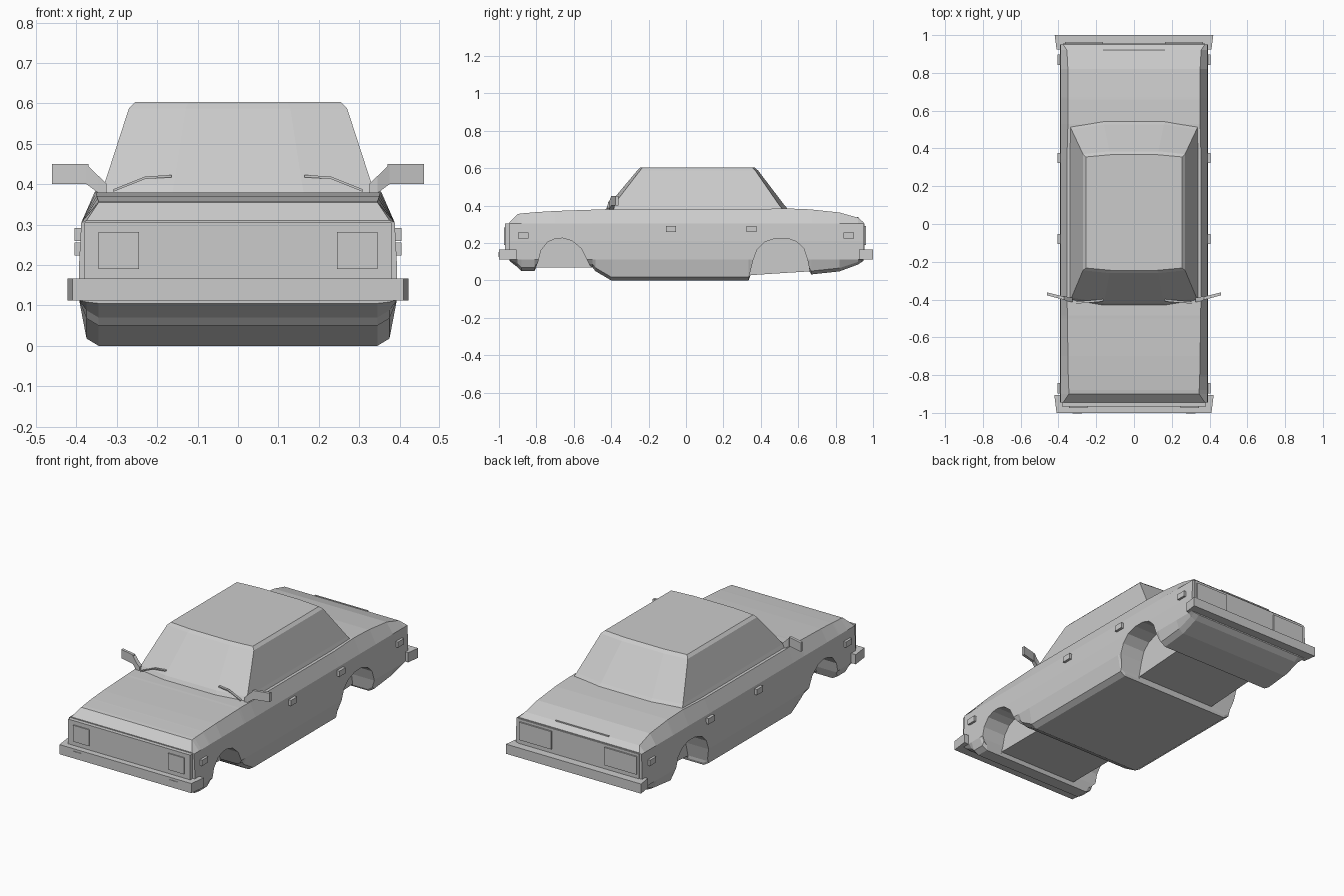
import bpy, bmesh, math
from mathutils import Vector

old = bpy.data.objects.get("Cube")
if old:
    bpy.data.objects.remove(old, do_unlink=True)

paint = bpy.data.materials.new("plain grey")
paint.use_nodes = True
GREY = (0.6, 0.6, 0.6, 1)
paint.diffuse_color = GREY
paint.node_tree.nodes["Principled BSDF"].inputs["Base Color"].default_value = GREY


def finish(name, bm):
    bmesh.ops.recalc_face_normals(bm, faces=bm.faces)
    mesh = bpy.data.meshes.new(name)
    bm.to_mesh(mesh)
    bm.free()
    mesh.materials.append(paint)
    obj = bpy.data.objects.new(name, mesh)
    bpy.context.collection.objects.link(obj)
    return obj


def loft(name, rings):
    """Skin closed rings of equal length and cap both ends."""
    bm = bmesh.new()
    rows = [[bm.verts.new(p) for p in ring] for ring in rings]
    n = len(rows[0])
    for a, b in zip(rows, rows[1:]):
        for i in range(n):
            j = (i + 1) % n
            bm.faces.new((a[i], a[j], b[j], b[i]))
    bm.faces.new(rows[0])
    bm.faces.new(rows[-1])
    return finish(name, bm)


def box(name, x, y, z):
    return loft(name, [[(x[0], v, h), (x[1], v, h), (x[1], v, k), (x[0], v, k)]
                       for v in y for h, k in [z]])


def pair(name, build):
    for side, s in (("left", 1), ("right", -1)):
        build(f"{side}_{name}", s)


def pair_box(name, x, y, z):
    pair(name, lambda n, s: box(n, (s * x[0], s * x[1]), y, z))


def mirrored(half):
    return half + [(-x, y, z) for x, y, z in reversed(half)]


# Body: cross-sections along the length (y, top, bottom, shoulder half width)
stations = [
    (-.945, .31, .105, .375), (-.90, .355, .07, .345), (-.88, .358, .05, .345),
    (-.81, .364, .05, .348), (-.80, .365, .07, .348), (-.70, .371, .07, .35),
    (-.50, .378, .07, .352), (-.485, .379, .05, .352), (-.40, .38, 0, .355),
    (.335, .38, 0, .355), (.345, .38, .028, .355), (.53, .385, .04, .35),
    (.66, .38, .048, .35), (.67, .379, .032, .35), (.82, .363, .048, .35),
    (.92, .335, .085, .355), (.95, .31, .105, .375)]


def body_ring(y, top, low, shoulder):
    half = [(.345, y, low), (.375, y, low + min(.018, (.112 - low) / 2)),
            (.393, y, .112), (.393, y, .21), (.388, y, .305), (shoulder, y, top)]
    return mirrored(half)


body = loft("body", [body_ring(*s) for s in stations])

# Wheel wells cut from the body
arches = {
    "front": [(-.81, -.05), (-.81, .05), (-.79, .10), (-.775, .16), (-.74, .205),
              (-.70, .222), (-.66, .226), (-.61, .212), (-.56, .17), (-.53, .11),
              (-.515, .08), (-.48, .045), (-.48, -.05)],
    "rear": [(.34, -.05), (.34, .03), (.36, .11), (.38, .165), (.42, .205),
             (.48, .225), (.54, .225), (.59, .208), (.63, .17), (.65, .11),
             (.665, .03), (.665, -.05)]}
for end, outline in arches.items():
    def cut(name, s):
        cutter = loft(name, [[(s * x, y, z) for y, z in outline] for x in (.25, .6)])
        cutter.hide_render = True
        cutter.hide_viewport = True
        mod = body.modifiers.new(name, "BOOLEAN")
        mod.operation = "DIFFERENCE"
        mod.solver = "EXACT"
        mod.object = cutter
    pair(f"{end}_wheel_cutter", cut)

# Bake the cuts and drop the cutters
bpy.context.view_layer.update()
baked = bpy.data.meshes.new_from_object(
    body.evaluated_get(bpy.context.evaluated_depsgraph_get()))
body.modifiers.clear()
body.data = baked
for obj in [o for o in bpy.data.objects if "wheel_cutter" in o.name]:
    bpy.data.objects.remove(obj, do_unlink=True)


# Cabin: bowed glass front and back, straight sides, flat roof
def cabin_ring(z, x, front, rear, bow):
    half = [(.48 * x, front - bow, z), (x, front, z),
            (x, rear, z), (.48 * x, rear + bow, z)]
    return half + [(-a, b, c) for a, b, c in reversed(half)]


loft("cabin", [cabin_ring(.37, .342, -.405, .525, .03),
               cabin_ring(.40, .331, -.39, .50, .028),
               cabin_ring(.588, .27, -.245, .37, .015),
               cabin_ring(.603, .255, -.233, .355, .012)])

# Nose and tail panels with lamps
box("grille_panel", (-.38, .38), (-.967, -.94), (.165, .305))
pair_box("headlamp", (.245, .345), (-.973, -.96), (.19, .282))
box("tail_panel", (-.375, .375), (.945, .955), (.165, .305))
pair_box("tail_lamp", (.165, .365), (.95, .963), (.19, .29))
box("boot_lip", (-.165, .165), (.915, .922), (.325, .34))


# Bumpers wrap round the corners
def bumper(name, tip, mid, end, wide_tip, wide_end):
    loft(name, [[(-wide_end, end, z), (-wide_tip, tip, z), (wide_tip, tip, z),
                 (wide_end, end, z), (.385, end, z), (.385, mid, z),
                 (-.385, mid, z), (-.385, end, z)] for z in (.112, .166)])


bumper("front_bumper", -1, -.93, -.905, .41, .422)
bumper("rear_bumper", 1, .94, .925, .42, .41)
pair_box("front_indicator", (.275, .325), (-1.003, -.99), (.125, .153))

# Side markers and door handles
for name, y, z in (("front_marker", -.87, .24), ("front_handle", -.08, .275),
                   ("rear_handle", .35, .275), ("rear_marker", .87, .24)):
    pair_box(name, (.38, .405), (y - .027, y + .027), (z - .016, z + .016))


# Door mirrors on slanted arms
def mirror(name, s):
    def slab(x, y, low, high, t):
        return [(s * x, y - t, low), (s * x, y + t, low),
                (s * x, y + t, high), (s * x, y - t, high)]
    loft(name + "_arm", [slab(.325, -.40, .378, .40, .012),
                         slab(.345, -.40, .378, .42, .012),
                         slab(.375, -.39, .40, .449, .010)])
    loft(name + "_head", [slab(.37, -.393, .40, .45, .008),
                          slab(.461, -.37, .40, .45, .008)])


pair("door_mirror", mirror)


# Wipers resting on the windscreen
def wiper(name, s):
    path = [Vector(p) for p in ((.31, -.41, .384), (.23, -.404, .416), (.165, -.398, .42))]
    rings = [[(s * p.x, p.y - .012, p.z - .003), (s * p.x, p.y, p.z - .003),
              (s * p.x, p.y, p.z + .003), (s * p.x, p.y - .012, p.z + .003)] for p in path]
    loft(name, rings)


pair("wiper", wiper)
